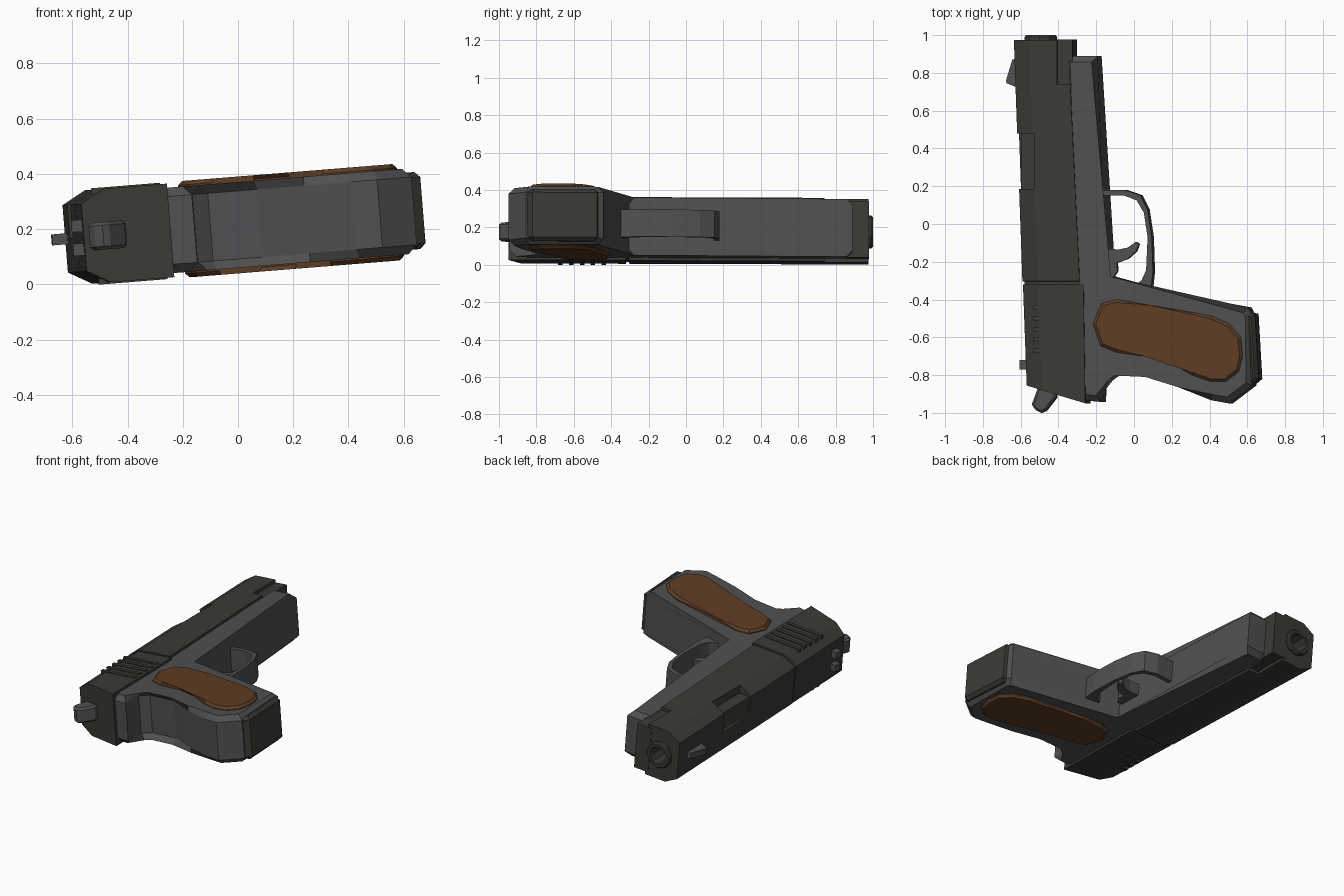
import bpy, bmesh, math
from mathutils import Matrix

if "Cube" in bpy.data.objects:
    bpy.data.objects.remove(bpy.data.objects["Cube"])

# Everything is drawn in the side profile plane (x, y), then rolled slightly
ROLL = Matrix.Translation((0, 0, 0.215)) @ Matrix.Rotation(math.radians(-4.6), 4, 'Y')


def colour(name, rgb):
    m = bpy.data.materials.new(name)
    m.diffuse_color = (*rgb, 1)
    m.use_nodes = True
    m.node_tree.nodes["Principled BSDF"].inputs["Base Color"].default_value = m.diffuse_color
    return m


DARK = colour("dark_steel", (0.045, 0.042, 0.036))
STEEL = colour("steel", (0.08, 0.08, 0.083))
WOOD = colour("wood", (0.11, 0.046, 0.018))


def finish(name, bm, mat):
    bmesh.ops.recalc_face_normals(bm, faces=bm.faces[:])
    bm.transform(ROLL)
    me = bpy.data.meshes.new(name)
    bm.to_mesh(me)
    bm.free()
    me.materials.append(mat)
    ob = bpy.data.objects.new(name, me)
    bpy.context.collection.objects.link(ob)
    return ob


def prism(name, pts, z0, z1, mat, bevel=0, rims=(0, 1)):
    """Extrude an outline from z0 to z1, chamfering the chosen rims."""
    bm = bmesh.new()
    rings = [[bm.verts.new((x, y, z)) for x, y in pts] for z in (z0, z1)]
    caps = [bm.faces.new(r) for r in rings]
    n = len(pts)
    for i in range(n):
        j = (i + 1) % n
        bm.faces.new((rings[0][i], rings[0][j], rings[1][j], rings[1][i]))
    if bevel:
        edges = [e for k in rims for e in caps[k].edges]
        bmesh.ops.bevel(bm, geom=edges, offset=bevel, segments=1, affect='EDGES')
    return finish(name, bm, mat)


def loft(name, rings, mat, closed=False):
    """Skin a list of equal-length rings; cap the ends unless closed."""
    bm = bmesh.new()
    vr = [[bm.verts.new(p) for p in r] for r in rings]
    n = len(vr[0])
    pairs = list(zip(vr, vr[1:])) + ([(vr[-1], vr[0])] if closed else [])
    for a, b in pairs:
        for i in range(n):
            j = (i + 1) % n
            bm.faces.new((a[i], a[j], b[j], b[i]))
    if not closed:
        bm.faces.new(vr[0])
        bm.faces.new(vr[-1])
    return finish(name, bm, mat)


def box(name, x0, x1, y0, y1, z0, z1, mat, bevel=0):
    return prism(name, [(x0, y0), (x1, y0), (x1, y1), (x0, y1)], z0, z1, mat, bevel)


def circle(r, y, n=10, cx=-0.495):
    return [(cx + r * math.cos(math.tau * (i + .5) / n), y,
             r * math.sin(math.tau * (i + .5) / n)) for i in range(n)]


def cut(ob, cutter):
    cutter.hide_render = True
    mod = ob.modifiers.new("cut", 'BOOLEAN')
    mod.operation = 'DIFFERENCE'
    mod.solver = 'EXACT'
    mod.object = cutter
    bpy.context.view_layer.objects.active = ob
    bpy.ops.object.modifier_apply(modifier=mod.name)
    bpy.data.objects.remove(cutter)


# Slide: chamfered section lofted along the barrel, with a groove and sloped back
def section(y, top, bottom, half=0.17, slope=0):
    prof = [(top, 0.72), (top + 0.085, 1.0), (bottom, 1.0)]
    side = [(x, y - slope * (x - top), half * k) for x, k in prof]
    return side + [(x, yy, -z) for x, yy, z in reversed(side)]


slide = loft("slide", [
    section(0.975, -0.628, -0.395),
    section(0.74, -0.62, -0.395),
    section(0.74, -0.62, -0.325),
    section(-0.303, -0.583, -0.275),
    section(-0.304, -0.573, -0.275, 0.16),
    section(-0.319, -0.573, -0.275, 0.16),
    section(-0.32, -0.58, -0.255),
    section(-0.855, -0.56, -0.245, slope=0.3)], DARK)
cut(slide, loft("bore_cutter", [circle(0.06, 0.7), circle(0.06, 1.1)], DARK))
cut(slide, box("port_cutter", -0.7, -0.515, 0.185, 0.48, 0.115, 0.3, DARK))
cut(slide, box("port_top_cutter", -0.7, -0.59, 0.185, 0.48, 0.0, 0.3, DARK))

# Muzzle ring and recoil spring housing below it
loft("muzzle_ring", [circle(0.06, 0.8), circle(0.088, 0.8), circle(0.088, 0.99),
                     circle(0.08, 1.0), circle(0.06, 1.0)], DARK, closed=True)
box("spring_housing", -0.42, -0.315, 0.7, 0.978, -0.15, 0.15, DARK)

# Slide serrations on both sides
for s in (-1, 1):
    for i in range(5):
        y = -0.44 - 0.058 * i
        box("serration", -0.52, -0.27, y - 0.012, y + 0.012,
            *sorted((s * 0.15, s * 0.175)), DARK)

# Sights
prism("front_sight", [(-0.6, 0.88), (-0.645, 0.87), (-0.678, 0.76), (-0.675, 0.745),
                      (-0.6, 0.715)], -0.02, 0.02, STEEL)
for s in (-1, 1):
    box("rear_sight", -0.602, -0.54, -0.77, -0.72, s * 0.043 - 0.022, s * 0.043 + 0.022, STEEL)

# Hammer
prism("hammer", [(-0.49, -0.82), (-0.54, -0.955), (-0.52, -0.985), (-0.49, -1.0),
                 (-0.465, -0.99), (-0.41, -0.92), (-0.4, -0.85)], -0.05, 0.05, STEEL, 0.012)

# Frame and grip in one outline
prism("frame", [(-0.36, 0.89), (-0.182, 0.89), (-0.142, -0.305), (0.615, -0.442),
                (0.635, -0.48), (0.64, -0.855), (0.515, -0.95), (0.42, -0.933),
                (0.25, -0.865), (0.08, -0.778), (-0.1, -0.77), (-0.155, -0.81),
                (-0.158, -0.943), (-0.24, -0.935), (-0.3, -0.9)],
      -0.155, 0.155, STEEL, 0.032)

# Magazine base plate
prism("base_plate", [(0.6, -0.465), (0.652, -0.475), (0.672, -0.82), (0.625, -0.86)],
      -0.14, 0.14, DARK, 0.02)

# Wooden grip panels, one per side
panel = [(-0.205, -0.53), (-0.16, -0.42), (-0.08, -0.4), (0.1, -0.43), (0.42, -0.485),
         (0.52, -0.53), (0.58, -0.6), (0.59, -0.7), (0.57, -0.78), (0.5, -0.835),
         (0.42, -0.835), (0.32, -0.8), (0.2, -0.73), (0.07, -0.685), (-0.08, -0.68),
         (-0.165, -0.645)]
prism("grip_panel_right", panel, 0.14, 0.175, WOOD, 0.015, rims=(1,))
prism("grip_panel_left", panel, -0.175, -0.14, WOOD, 0.015, rims=(0,))

# Trigger guard strap: outer path then inner path back
guard = [(-0.18, 0.18), (-0.04, 0.18), (0.04, 0.152), (0.078, 0.075), (0.1, -0.07),
         (0.106, -0.25), (0.095, -0.36), (-0.02, -0.34), (0.045, -0.3), (0.07, -0.245),
         (0.078, -0.07), (0.058, 0.06), (0.02, 0.125), (-0.045, 0.15), (-0.18, 0.15)]
prism("trigger_guard", guard, -0.073, 0.073, STEEL)

# Trigger
prism("trigger", [(-0.17, -0.28), (-0.11, -0.285), (-0.085, -0.25), (-0.088, -0.205),
                  (-0.03, -0.185), (0.015, -0.145), (0.03, -0.105), (0.012, -0.095),
                  (-0.03, -0.125), (-0.08, -0.135), (-0.17, -0.13)], -0.04, 0.04, STEEL)
